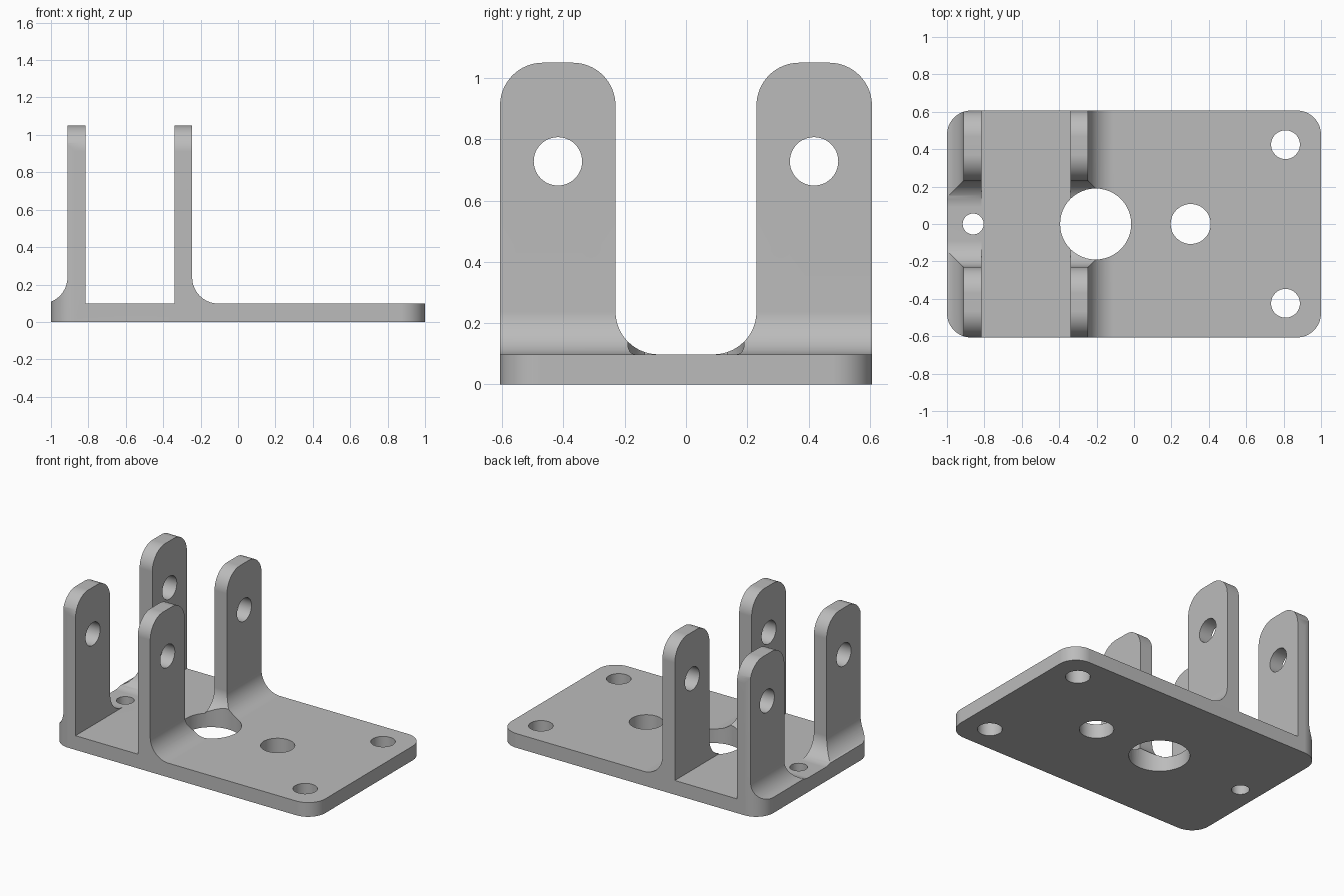
import bpy, bmesh
from math import cos, sin, radians
from mathutils import Vector

if "Cube" in bpy.data.objects:
    bpy.data.objects.remove(bpy.data.objects["Cube"])

HALF_Y, TOP, PLATE, R = 0.607, 1.05, 0.098, 0.14
SLOT = 0.23          # half width of the gap between lugs


def arc(cx, cy, r, start, end, n=16):
    angles = [radians(start + (end - start) * i / n) for i in range(n + 1)]
    return [(cx + r * cos(a), cy + r * sin(a)) for a in angles]


def prism(name, outline, axis, low, high):
    """Extrude a closed 2D outline along the given axis."""
    place = {"x": lambda u, v, w: (w, u, v),
             "y": lambda u, v, w: (u, w, v),
             "z": lambda u, v, w: (u, v, w)}[axis]
    bm = bmesh.new()
    face = bm.faces.new([bm.verts.new(place(u, v, low)) for u, v in outline])
    grown = bmesh.ops.extrude_face_region(bm, geom=[face])["geom"]
    shift = Vector(place(0, 0, high - low))
    bmesh.ops.translate(bm, vec=shift, verts=[g for g in grown if isinstance(g, bmesh.types.BMVert)])
    bmesh.ops.recalc_face_normals(bm, faces=bm.faces)
    mesh = bpy.data.meshes.new(name)
    bm.to_mesh(mesh)
    bm.free()
    ob = bpy.data.objects.new(name, mesh)
    bpy.context.collection.objects.link(ob)
    return ob


def combine(target, tool, operation):
    bpy.context.view_layer.objects.active = target
    mod = target.modifiers.new("shape", "BOOLEAN")
    mod.operation, mod.solver, mod.object = operation, "EXACT", tool
    bpy.ops.object.modifier_apply(modifier=mod.name)
    bpy.data.objects.remove(tool)


def drill(target, u, v, r, axis, low, high):
    hole = prism("hole_cutter", arc(u, v, r, 0, 352.5, 47), axis, low, high)
    combine(target, hole, "DIFFERENCE")


# Rounded footprint of the base plate
c, cx, cy = 0.13, 0.87, HALF_Y - 0.13
footprint = (arc(cx, cy, c, 0, 90) + arc(-cx, cy, c, 90, 180)
             + arc(-cx, -cy, c, 180, 270) + arc(cx, -cy, c, 270, 360))
bracket = prism("mounting_bracket", footprint, "z", 0, TOP + 0.1)

# Side profile: plate and two upright walls with outer fillets
side = ([(-1.1, -0.1), (1.1, -0.1), (1.1, PLATE)]
        + arc(-0.245 + R, PLATE + R, R, 270, 180)
        + [(-0.245, TOP + 0.2), (-0.34, TOP + 0.2), (-0.34, PLATE),
           (-0.815, PLATE), (-0.815, TOP + 0.2), (-0.912, TOP + 0.2)]
        + arc(-0.912 - R, PLATE + R, R, 0, -90) + [(-1.1, PLATE)])
combine(bracket, prism("side_profile", side, "y", -1, 1), "INTERSECT")

# End profile: round-topped lugs separated by a U-shaped gap
half = (arc(SLOT - R, PLATE + R, R, 270, 360)
        + arc(SLOT + R, TOP - R, R, 180, 90)
        + arc(HALF_Y - R, TOP - R, R, 90, 0) + [(HALF_Y, -0.1)])
end = half + [(-y, z) for y, z in reversed(half)]
combine(bracket, prism("end_profile", end, "x", -1.2, 1.2), "INTERSECT")

# Holes through the plate and the lugs
for x, y, r in [(-0.86, 0, 0.056), (-0.205, 0, 0.19), (0.303, 0, 0.107),
                (0.81, 0.424, 0.077), (0.81, -0.424, 0.077)]:
    drill(bracket, x, y, r, "z", -0.1, 0.4)
for y in (-0.418, 0.418):
    drill(bracket, y, 0.728, 0.079, "x", -1.2, 0.2)

# Plain grey metal
grey = bpy.data.materials.new("grey_metal")
grey.use_nodes = True
colour = (0.5, 0.5, 0.5, 1)
grey.diffuse_color = colour
grey.node_tree.nodes["Principled BSDF"].inputs["Base Color"].default_value = colour
bracket.data.materials.clear()
bracket.data.materials.append(grey)

# Smooth curved faces while keeping flat faces and edges crisp
bpy.ops.object.select_all(action="DESELECT")
bracket.select_set(True)
bpy.context.view_layer.objects.active = bracket
bpy.ops.object.shade_smooth_by_angle(angle=radians(30))
weighted = bracket.modifiers.new("flat_face_normals", "WEIGHTED_NORMAL")
weighted.keep_sharp = True
